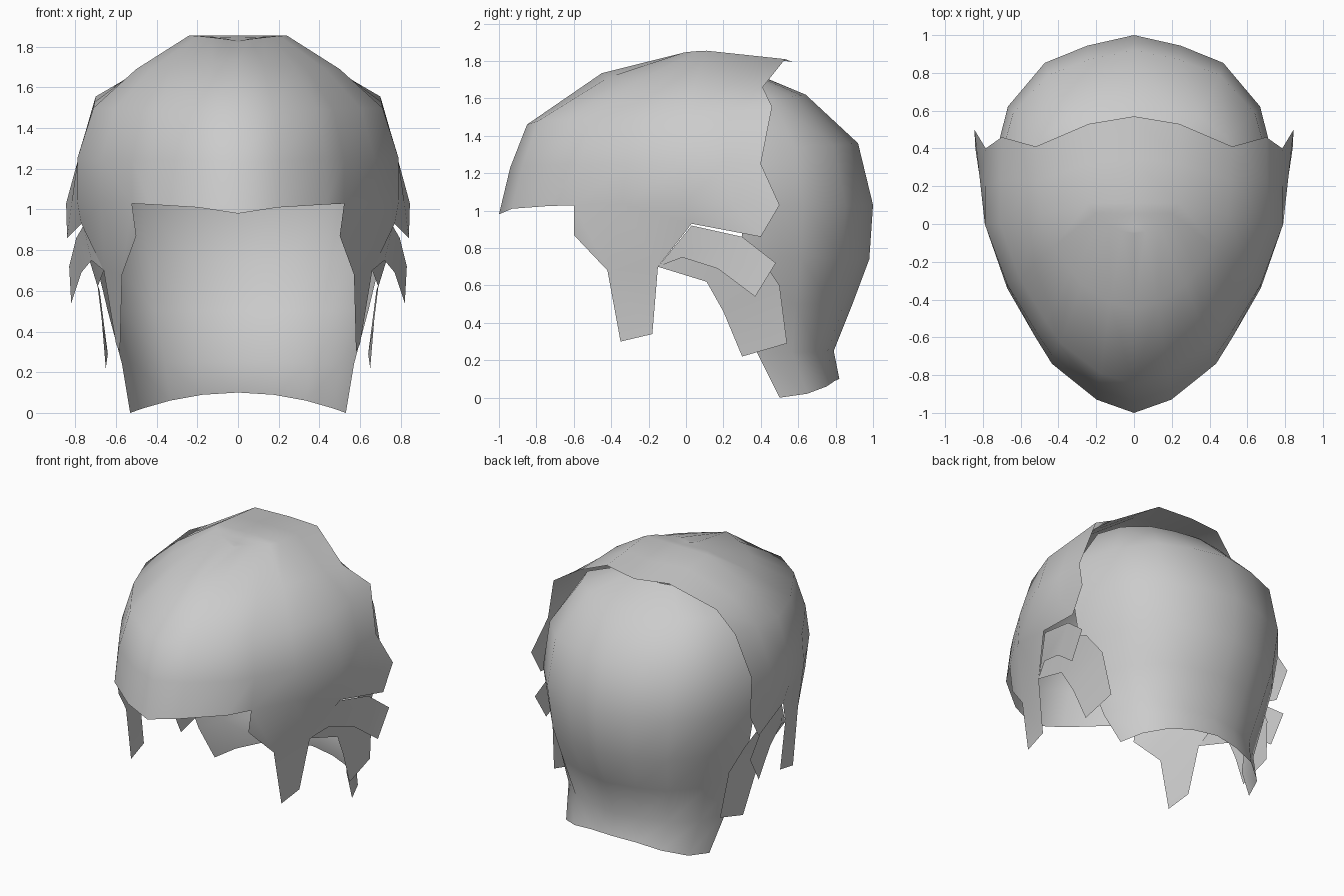
import bpy
import bmesh
from mathutils import Vector

cube = bpy.data.objects.get("Cube")
if cube:
    bpy.data.objects.remove(cube, do_unlink=True)

hair = bpy.data.materials.new("hair grey")
hair.use_nodes = True
GREY = (0.6, 0.6, 0.6, 1)
hair.diffuse_color = GREY
hair.node_tree.nodes["Principled BSDF"].inputs["Base Color"].default_value = GREY


def sweep(middle_y, middle_z, side, shape, power):
    """Half a ring of hair, from the middle line round to the side point."""
    x, y, z = side
    return [Vector((x * f, middle_y + (y - middle_y) * g,
                    middle_z + (z - middle_z) * f ** power)) for f, g in shape]


def build(name, rows, panels=()):
    """Skin the rows as a grid, add loose panels, then mirror to both sides."""
    bm = bmesh.new()
    faces = list(panels)
    for low, high in zip(rows, rows[1:]):
        for i in range(len(low) - 1):
            faces.append([low[i], low[i + 1], high[i + 1], high[i]])
    for points in faces:
        bm.faces.new([bm.verts.new(p) for p in points])
    bmesh.ops.remove_doubles(bm, verts=bm.verts, dist=0.002)
    bmesh.ops.dissolve_degenerate(bm, edges=bm.edges, dist=0.001)
    bmesh.ops.triangulate(bm, faces=[f for f in bm.faces if len(f.verts) > 4])
    bmesh.ops.recalc_face_normals(bm, faces=bm.faces)
    mesh = bpy.data.meshes.new(name)
    bm.to_mesh(mesh)
    bm.free()
    mesh.shade_smooth()
    mesh.materials.append(hair)
    obj = bpy.data.objects.new(name, mesh)
    bpy.context.collection.objects.link(obj)
    mirror = obj.modifiers.new("both sides", "MIRROR")
    mirror.merge_threshold = 0.002
    return obj


# Front cap: middle y, middle z, side point, point on the ragged rear edge
cap_shape = [(0, 0), (.25, .07), (.55, .26), (.66, .4), (.85, .66), (1, 1)]
cap_rings = [
    (-1, .98, (.79, 0, 1.04), (.845, .5, 1.03)),
    (-.94, 1.23, (.79, 0, 1.25), (.785, .4, 1.25)),
    (-.85, 1.46, (.71, 0, 1.5), (.7, .46, 1.555)),
    (-.45, 1.735, (.5, .05, 1.69), (.52, .41, 1.66)),
    (-.05, 1.82, (.24, .11, 1.855), (.24, .53, 1.81)),
    (-.05, 1.82, (0, .11, 1.855), (0, .57, 1.795)),
]
cap_rows = []
for y, z, side, rear in cap_rings:
    row = sweep(y, z, side, cap_shape, .5)
    if side[0] == 0:  # crown seam climbs along the middle line
        row = [Vector((0, p.y, z + (side[2] - z) * g))
               for p, (f, g) in zip(row, cap_shape)]
    rear = Vector(rear)
    cap_rows.append(row + [row[-1].lerp(rear, .5), rear])

# Side hair hanging from the cap's lower ring
fringe_end, temple, ear, behind_ear, rear_tip = cap_rows[0][3:]
fold = (.77, .03, .93)
burn_front, burn_back = (.57, -.42, .68), (.66, -.15, .7)
panels = [
    # temple
    [fringe_end, (.5, -.6, .87), burn_front, temple],
    [temple, burn_front, burn_back, fold, ear],
    # sideburn
    [burn_front, (.58, -.35, .3), (.6, -.18, .34), burn_back],
    # upper swept lock
    [ear, fold, (.84, .4, .86), rear_tip, behind_ear],
]
build("front_hair", cap_rows, panels)

# Layered locks behind the ear
build("middle_lock", [
    [burn_back, (.72, -.02, .75), (.77, .17, .69), (.82, .37, .54)],
    [burn_back, (.76, .03, .92), (.795, .3, .86), (.83, .48, .72)],
])
build("lower_lock", [
    [burn_back, (.69, .11, .62), (.67, .2, .46), (.65, .3, .22)],
    [(.72, .03, .9), (.73, .4, .75), (.68, .5, .6), (.64, .54, .29)],
])

# Back of the head down to the nape: middle y, middle z, side point
back_shape = [(0, 0), (.33, .08), (.63, .21), (.89, .54), (1, 1)]
back_rings = [
    (.82, .1, (.53, .5, 0)),
    (.79, .25, (.57, .38, .24)),
    (.89, .5, (.64, .33, .5)),
    (.98, .74, (.7, .3, .75)),
    (1, 1.03, (.75, .3, 1.03)),
    (.92, 1.36, (.72, .3, 1.33)),
    (.64, 1.62, (.55, .3, 1.6)),
    (.4, 1.72, (.25, .3, 1.72)),
]
build("back_hair", [sweep(y, z, side, back_shape, 2) for y, z, side in back_rings])
